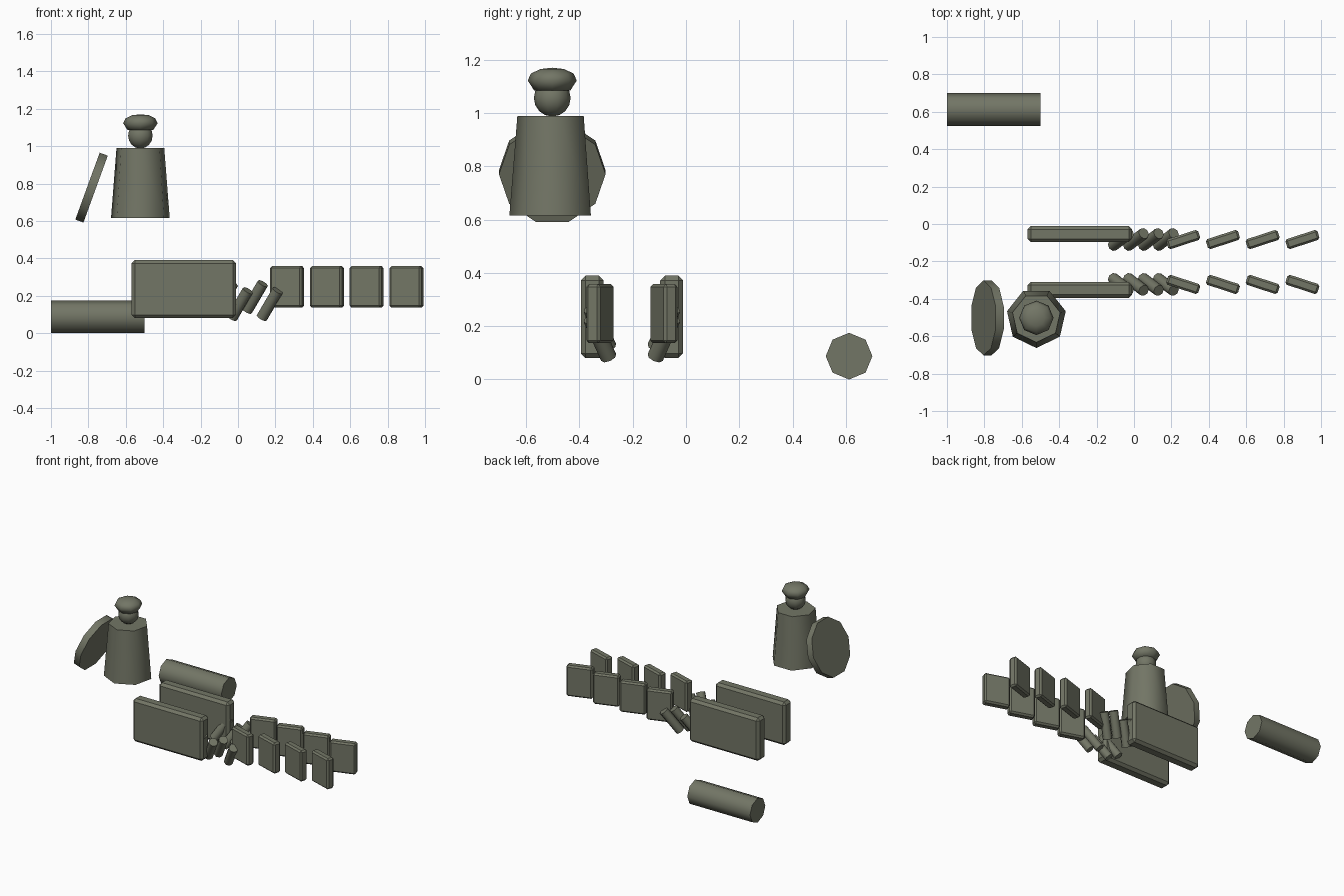
import bpy, bmesh, math
from mathutils import Matrix, Vector

cube = bpy.data.objects.get("Cube")
if cube:
    bpy.data.objects.remove(cube, do_unlink=True)

# One flat colour for everything
olive = bpy.data.materials.new("olive_grey")
olive.use_nodes = True
colour = (0.17, 0.18, 0.132, 1)
olive.diffuse_color = colour
bsdf = olive.node_tree.nodes["Principled BSDF"]
bsdf.inputs["Base Color"].default_value = colour
bsdf.inputs["Roughness"].default_value = 0.8


def finish(bm, name, matrix, smooth=None):
    """Turn a bmesh into a placed object, optionally smooth below an angle."""
    bmesh.ops.recalc_face_normals(bm, faces=bm.faces)
    mesh = bpy.data.meshes.new(name)
    bm.to_mesh(mesh)
    bm.free()
    mesh.materials.append(olive)
    obj = bpy.data.objects.new(name, mesh)
    bpy.context.collection.objects.link(obj)
    obj.matrix_world = matrix
    if smooth:
        bpy.ops.object.select_all(action='DESELECT')
        obj.select_set(True)
        bpy.context.view_layer.objects.active = obj
        bpy.ops.object.shade_smooth_by_angle(angle=math.radians(smooth))
    return obj


def cylinder(name, sides, r1, r2, length, centre, axis_rotation):
    bm = bmesh.new()
    bmesh.ops.create_cone(bm, cap_ends=True, segments=sides,
                          radius1=r1, radius2=r2, depth=length)
    return finish(bm, name, Matrix.Translation(centre) @ axis_rotation, 55)


def plate(name, size, bevel, centre, turn=0):
    bm = bmesh.new()
    bmesh.ops.create_cube(bm, size=1)
    bmesh.ops.scale(bm, vec=size, verts=bm.verts)
    bmesh.ops.bevel(bm, geom=bm.edges[:], offset=bevel, segments=1,
                    affect='EDGES', profile=0.5)
    spin = Matrix.Rotation(math.radians(turn), 4, 'Z')
    return finish(bm, name, Matrix.Translation(centre) @ spin)


def turn_y(degrees):
    return Matrix.Rotation(math.radians(degrees), 4, 'Y')


# Robed figure: body, head and flattened cap
fx, fy = -0.522, -0.502
cylinder("body", 7, 0.161, 0.131, 0.375, (fx, fy, 0.802),
         Matrix.Rotation(math.pi, 4, 'Z'))

bm = bmesh.new()
bmesh.ops.create_uvsphere(bm, u_segments=10, v_segments=8, radius=0.069)
finish(bm, "head", Matrix.Translation((fx, fy, 1.056)), 60)

bm = bmesh.new()
profile = [(0, -0.04), (0.068, -0.04), (0.092, -0.003),
           (0.08, 0.023), (0.045, 0.04), (0, 0.045)]
verts = [bm.verts.new((r, 0, z)) for r, z in profile]
edges = [bm.edges.new(pair) for pair in zip(verts, verts[1:])]
bmesh.ops.spin(bm, geom=verts + edges, cent=(0, 0, 0), axis=(0, 0, 1),
               angle=2 * math.pi, steps=8)
bmesh.ops.remove_doubles(bm, verts=bm.verts, dist=0.001)
finish(bm, "cap", Matrix.Translation((fx, fy, 1.125)), 60)

# Tilted disc beside the figure
cylinder("disc", 10, 0.2, 0.2, 0.046, (-0.783, fy, 0.778), turn_y(110))

# Lying roll
cylinder("roll", 8, 0.0875, 0.0875, 0.5, (-0.75, 0.612, 0.0875), turn_y(90))

# Two mirrored rows of panels, rods and small plates
row_middle = -0.203
for side, label in ((1, "back"), (-1, "front")):
    plate(label + "_panel", (0.56, 0.086, 0.31), 0.018,
          (-0.29, row_middle + side * 0.149, 0.235))
    for i in range(4):
        plate(f"{label}_small_plate_{i + 1}", (0.18, 0.056, 0.222), 0.011,
              (0.263 + i * 0.2125, row_middle + side * 0.12, 0.247), side * 18)
        lean = Vector((0.085, side * 0.065, 0.145))
        cylinder(f"{label}_rod_{i + 1}", 8, 0.031, 0.031, lean.length,
                 (-0.07 + i * 0.08, row_middle + side * 0.12,
                  0.155 if i % 2 else 0.193),
                 lean.to_track_quat('Z', 'Y').to_matrix().to_4x4())
